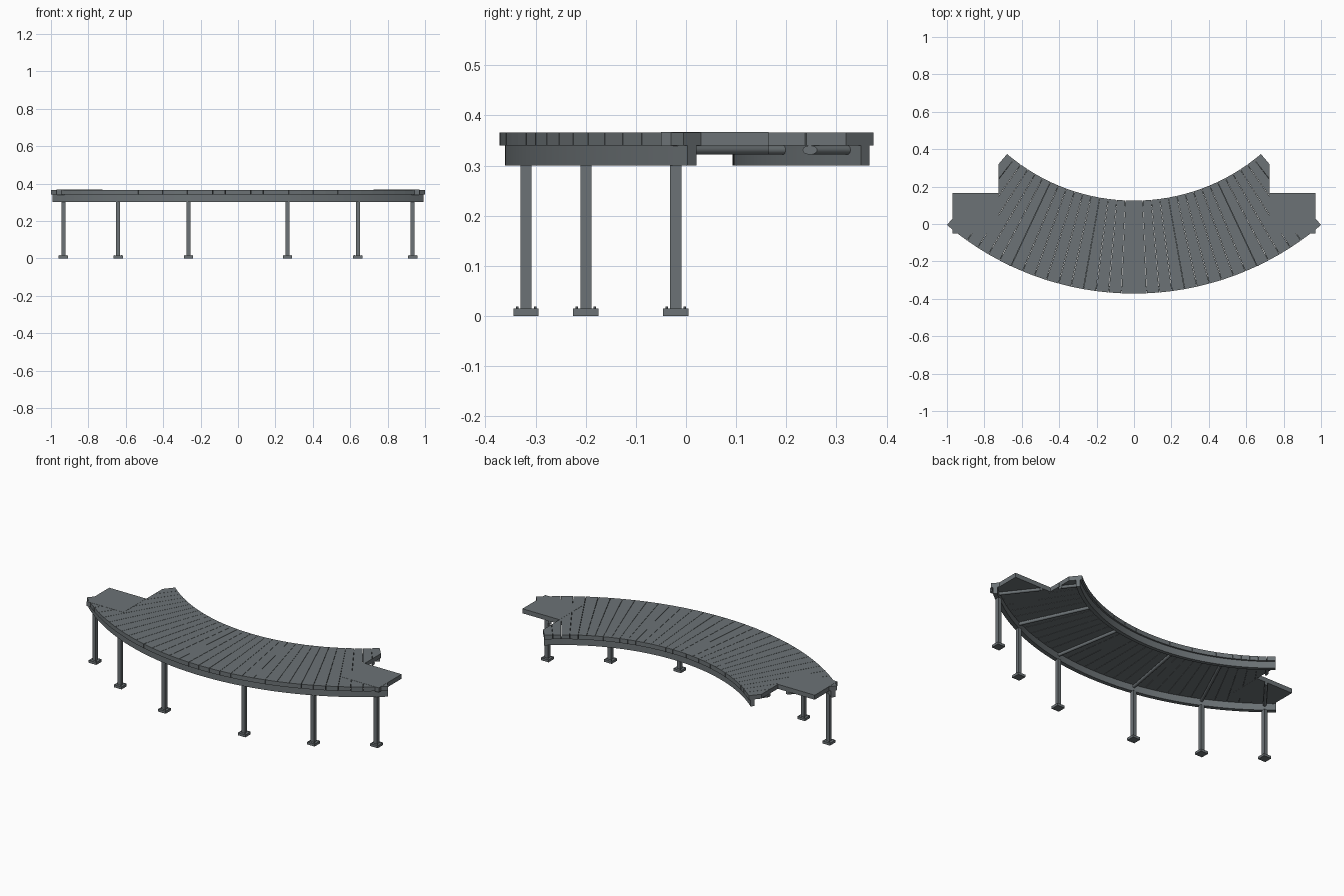
import bpy, bmesh, math
from mathutils import Matrix, Vector

if "Cube" in bpy.data.objects:
    bpy.data.objects.remove(bpy.data.objects["Cube"])

CY = 1.175                      # centre of the curve lies behind the walkway
R_OUT, R_IN = 1.547, 1.05
HALF = math.asin(1 / R_OUT)     # half of the swept angle
Z_POST, Z_BEAM, Z_TOP = 0.30, 0.34, 0.366

steel = bpy.data.materials.new("blue grey steel")
steel.diffuse_color = (0.15, 0.17, 0.18, 1)
steel.use_nodes = True
steel.node_tree.nodes["Principled BSDF"].inputs["Base Color"].default_value = steel.diffuse_color


def polar(r, a, z):
    return Vector((r * math.sin(a), CY - r * math.cos(a), z))


def finish(name, bm):
    bmesh.ops.recalc_face_normals(bm, faces=bm.faces)
    me = bpy.data.meshes.new(name)
    bm.to_mesh(me)
    bm.free()
    ob = bpy.data.objects.new(name, me)
    bpy.context.collection.objects.link(ob)
    me.materials.append(steel)
    return ob


def add_box(bm, x0, x1, y0, y1, z0, z1):
    m = Matrix.Translation(((x0 + x1) / 2, (y0 + y1) / 2, (z0 + z1) / 2))
    m = m @ Matrix.Diagonal((x1 - x0, y1 - y0, z1 - z0, 1))
    bmesh.ops.create_cube(bm, size=1, matrix=m)


def add_arc(bm, r0, r1, a0, a1, z0, z1, steps):
    """Rectangular section swept along the curve, capped at both ends."""
    rings = []
    for i in range(steps + 1):
        a = a0 + (a1 - a0) * i / steps
        rings.append([bm.verts.new(polar(r, a, z))
                      for r, z in ((r0, z0), (r1, z0), (r1, z1), (r0, z1))])
    for p, q in zip(rings, rings[1:]):
        for k in range(4):
            n = (k + 1) % 4
            bm.faces.new((p[k], p[n], q[n], q[k]))
    bm.faces.new(rings[0])
    bm.faces.new(rings[-1][::-1])


def smooth(ob):
    bpy.ops.object.select_all(action='DESELECT')
    ob.select_set(True)
    bpy.context.view_layer.objects.active = ob
    bpy.ops.object.shade_smooth_by_angle(angle=math.radians(30))


# Corner notches, cut from the boards and the end joists
bm = bmesh.new()
for s in (-1, 1):
    xs = sorted((s * 0.725, s * 1.2))
    add_box(bm, xs[0], xs[1], 0.165, 0.6, 0.2, 0.5)
notch = finish("notch_cutter", bm)
notch.hide_render = True
notch.hide_viewport = True


def cut_notch(ob):
    mod = ob.modifiers.new("notch", 'BOOLEAN')
    mod.operation = 'DIFFERENCE'
    mod.object = notch
    mod.solver = 'EXACT'


# Deck boards, fanned out with hairline gaps
bm = bmesh.new()
COUNT, GAP = 32, 0.0006
step = 2 * HALF / COUNT
for i in range(COUNT):
    a = -HALF + i * step
    g0 = GAP if i else 0
    g1 = GAP if i < COUNT - 1 else 0
    add_arc(bm, R_IN, R_OUT, a + g0, a + step - g1, Z_BEAM, Z_TOP, 1)
cut_notch(finish("deck_boards", bm))

# Square landing plates at both ends
for side, s in (("left", -1), ("right", 1)):
    bm = bmesh.new()
    xs = sorted((s * 0.725, s * 0.97))
    add_box(bm, xs[0], xs[1], -0.05, 0.165, Z_BEAM - 0.0005, Z_TOP + 0.0008)
    finish(side + "_landing_plate", bm)

# Curved edge beams
for name, r0, r1 in (("outer_beam", 1.512, 1.536), ("inner_beam", 1.06, 1.082)):
    bm = bmesh.new()
    add_arc(bm, r0, r1, -HALF, HALF, Z_POST, Z_BEAM, 48)
    smooth(finish(name, bm))

# Round joists with posts, feet and bolts beneath the outer beam
R_POST = 1.517
for n, deg in enumerate((-38, -25, -10.05, 10.05, 25, 38), 1):
    a = math.radians(deg)
    p, q = polar(1.075, a, 0.331), polar(1.52, a, 0.331)
    bm = bmesh.new()
    rot = (q - p).to_track_quat('Z', 'Y').to_matrix().to_4x4()
    bmesh.ops.create_cone(bm, cap_ends=True, segments=16, radius1=0.009,
                          radius2=0.009, depth=(q - p).length,
                          matrix=Matrix.Translation((p + q) / 2) @ rot)
    joist = finish(f"joist_{n}", bm)
    smooth(joist)
    if abs(deg) > 30:
        cut_notch(joist)

    c = polar(R_POST, a, 0)
    bm = bmesh.new()
    add_box(bm, c.x - 0.011, c.x + 0.011, c.y - 0.011, c.y + 0.011, 0.014, Z_POST + 0.002)
    finish(f"post_{n}", bm)

    bm = bmesh.new()
    add_box(bm, c.x - 0.025, c.x + 0.025, c.y - 0.025, c.y + 0.025, 0, 0.015)
    finish(f"foot_{n}", bm)

    bm = bmesh.new()
    for dx in (-0.018, 0.018):
        for dy in (-0.018, 0.018):
            bmesh.ops.create_cone(bm, cap_ends=True, segments=6, radius1=0.0025,
                                  radius2=0.0025, depth=0.006,
                                  matrix=Matrix.Translation((c.x + dx, c.y + dy, 0.016)))
    finish(f"foot_bolts_{n}", bm)
